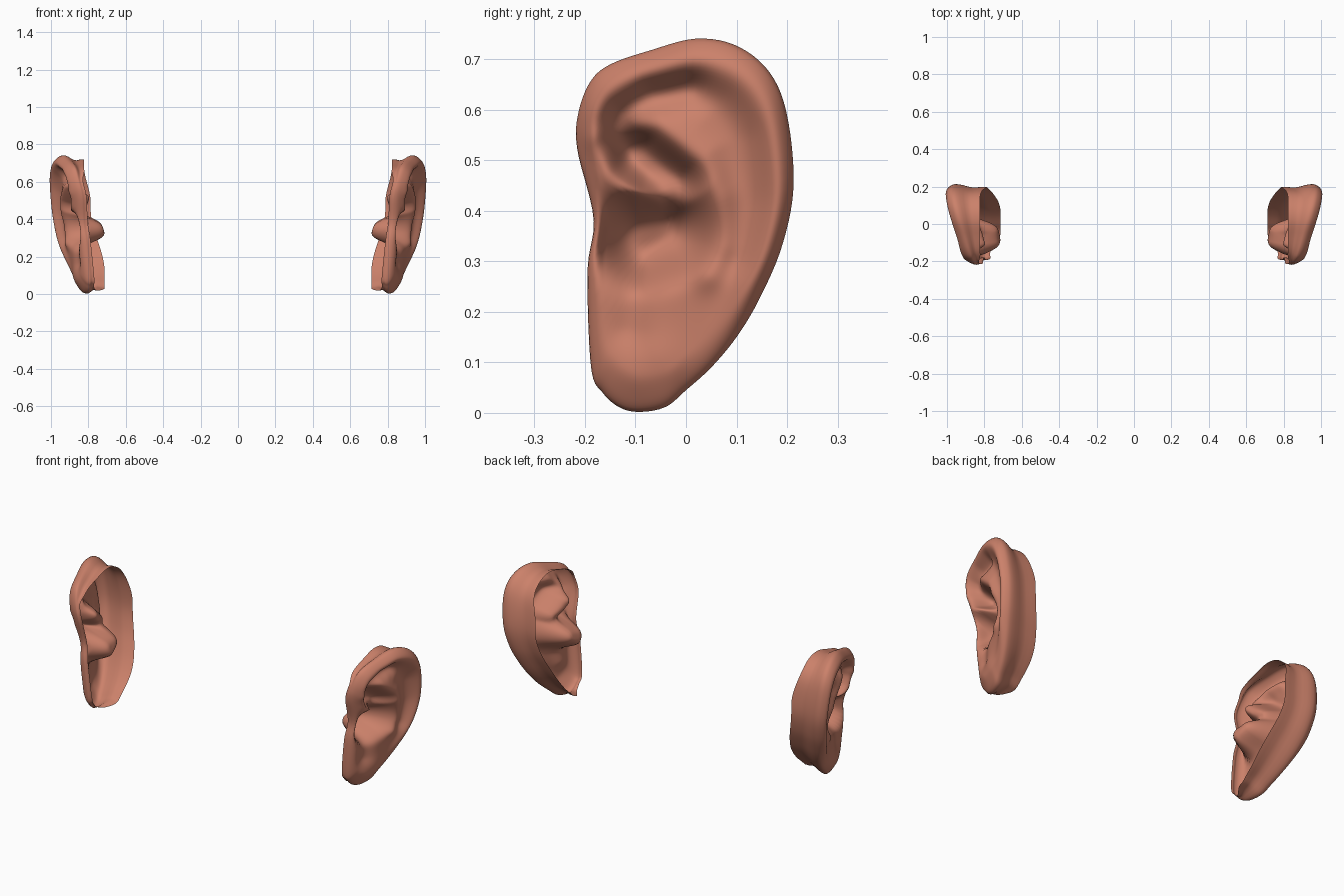
import bpy, bmesh, math
from mathutils import Vector

if "Cube" in bpy.data.objects:
    bpy.data.objects.remove(bpy.data.objects["Cube"])

skin = bpy.data.materials.new("warm skin")
skin.diffuse_color = (0.60, 0.22, 0.145, 1)
skin.use_nodes = True
skin.node_tree.nodes["Principled BSDF"].inputs["Base Color"].default_value = skin.diffuse_color

CENTRE = Vector((-0.03, 0.38))
NA, NR = 120, 44

# side outline (y, z), running from the lobe up the back and down the front
OUTLINE = [Vector(p) for p in [
    (-.09, .002), (-.04, .012), (0, .045), (.05, .09), (.10, .15), (.145, .225),
    (.19, .33), (.213, .45), (.20, .59), (.165, .675), (.10, .727), (.02, .741),
    (-.07, .718), (-.15, .690), (-.19, .655), (-.214, .59), (-.215, .52),
    (-.183, .385), (-.195, .28), (-.188, .09), (-.165, .04), (-.13, .01)]]

# raised folds and grooves: path (y, z), height, half width
RELIEF = [
    # groove under the outer rim, deeper at the top front
    ([(-.13, .57), (-.07, .62), (0, .635), (.06, .61), (.10, .54),
      (.115, .42), (.10, .31)], -.014, .042),
    ([(-.14, .54), (-.12, .59), (-.07, .63), (.01, .645)], -.03, .034),
    # inner fold and its upper branch
    ([(.04, .28), (.06, .33), (.06, .43), (.03, .50), (-.09, .585)], .018, .036),
    # ridge running from the rim into the bowl
    ([(-.17, .54), (-.15, .475), (-.09, .435), (-.03, .43)], .02, .03),
    # ear canal, lower notch and lobe
    ([(-.08, .30), (-.03, .355)], -.015, .035),
    ([(-.10, .25), (-.11, .17)], -.014, .04),
    ([(-.10, .08), (-.06, .10)], .012, .06)]

# hollows: bowl and the smaller hollow above it
HOLLOWS = [
    ([(-.085, .345), (-.035, .36)], -.16, .078),
    ([(-.09, .505), (-.025, .45)], -.10, .05)]


def smooth(a, b, v):
    t = max(0, min(1, (v - a) / (b - a)))
    return t * t * (3 - 2 * t)


def spline(pts, t):
    n = len(pts)
    i = int(t * n)
    f = t * n - i
    a, b, c, d = (pts[(i + k) % n] for k in (-1, 0, 1, 2))
    return 0.5 * (2 * b + (c - a) * f + (2 * a - 5 * b + 4 * c - d) * f * f
                  + (3 * b - a - 3 * c + d) * f ** 3)


def path_distance(p, path):
    best = 9
    for a, b in zip(path, path[1:]):
        a, b = Vector(a), Vector(b)
        ab = b - a
        f = max(0, min(1, (p - a).dot(ab) / ab.dot(ab)))
        best = min(best, (p - a - ab * f).length)
    return best


def face_height(p, r, rim):
    x = .925 + .27 * p.x + .11 * (p.y - .5)
    fade = 1 - smooth(.8, 1, r)
    for path, h, w in RELIEF:
        x += h * math.exp(-(path_distance(p, path) / w) ** 2) * fade
    # blend the hollows softly so they merge without a crease
    deep = [abs(h) * math.exp(-(path_distance(p, path) / w) ** 3) for path, h, w in HOLLOWS]
    x -= fade * sum(d ** 3 for d in deep) ** (1 / 3)
    # raised rolled rim, fading out at the lobe and front edge
    strength = smooth(.05, .3, rim.y) * max(smooth(-.1, .0, rim.x), smooth(.50, .64, rim.y))
    x += .03 * strength * math.exp(-((r - .87) / .13) ** 2)
    # rounded outer edge
    e = max(0, (r - .8) / .2)
    return x - .035 * (1 - math.sqrt(max(0, 1 - e * e)))


def build_ear(name, side):
    bm = bmesh.new()

    def vert(x, p):
        return bm.verts.new((side * x, p.x, p.y))

    rims = [spline(OUTLINE, i / NA) for i in range(NA)]
    hub = vert(face_height(CENTRE, 0, CENTRE), CENTRE)
    rings = []
    # outer face of the ear
    for k in range(1, NR + 1):
        r = 1 - (1 - k / NR) ** 1.25
        rings.append([vert(face_height(CENTRE.lerp(q, r), r, q), CENTRE.lerp(q, r)) for q in rims])
    # back of the rim and open skirt toward the head: depth fraction, inset
    for depth, inset in [(.10, .004), (.22, .018), (.36, .045), (.5, .068),
                         (.65, .075), (.82, .062), (1, .06)]:
        ring = []
        for q in rims:
            x0 = face_height(q, 1, q)
            w = max(smooth(-.17, -.05, q.x), smooth(.6, .68, q.y))
            edge = .713 + .075 * smooth(.1, .46, q.y) + .035 * smooth(.5, .7, q.y)
            edge = (x0 - .025) * (1 - w) + min(edge, x0 - .03) * w
            ring.append(vert(x0 + (edge - x0) * depth, q.lerp(CENTRE, inset * (.3 + .7 * w))))
        rings.append(ring)

    for i in range(NA):
        j = (i + 1) % NA
        bm.faces.new((hub, rings[0][i], rings[0][j]))
        for a, b in zip(rings, rings[1:]):
            bm.faces.new((a[i], b[i], b[j], a[j]))
    if side < 0:
        bmesh.ops.reverse_faces(bm, faces=bm.faces[:])
    for f in bm.faces:
        f.smooth = True
    mesh = bpy.data.meshes.new(name)
    bm.to_mesh(mesh)
    bm.free()
    mesh.materials.append(skin)
    ob = bpy.data.objects.new(name, mesh)
    bpy.context.collection.objects.link(ob)
    return ob


build_ear("right_ear", 1)
build_ear("left_ear", -1)
